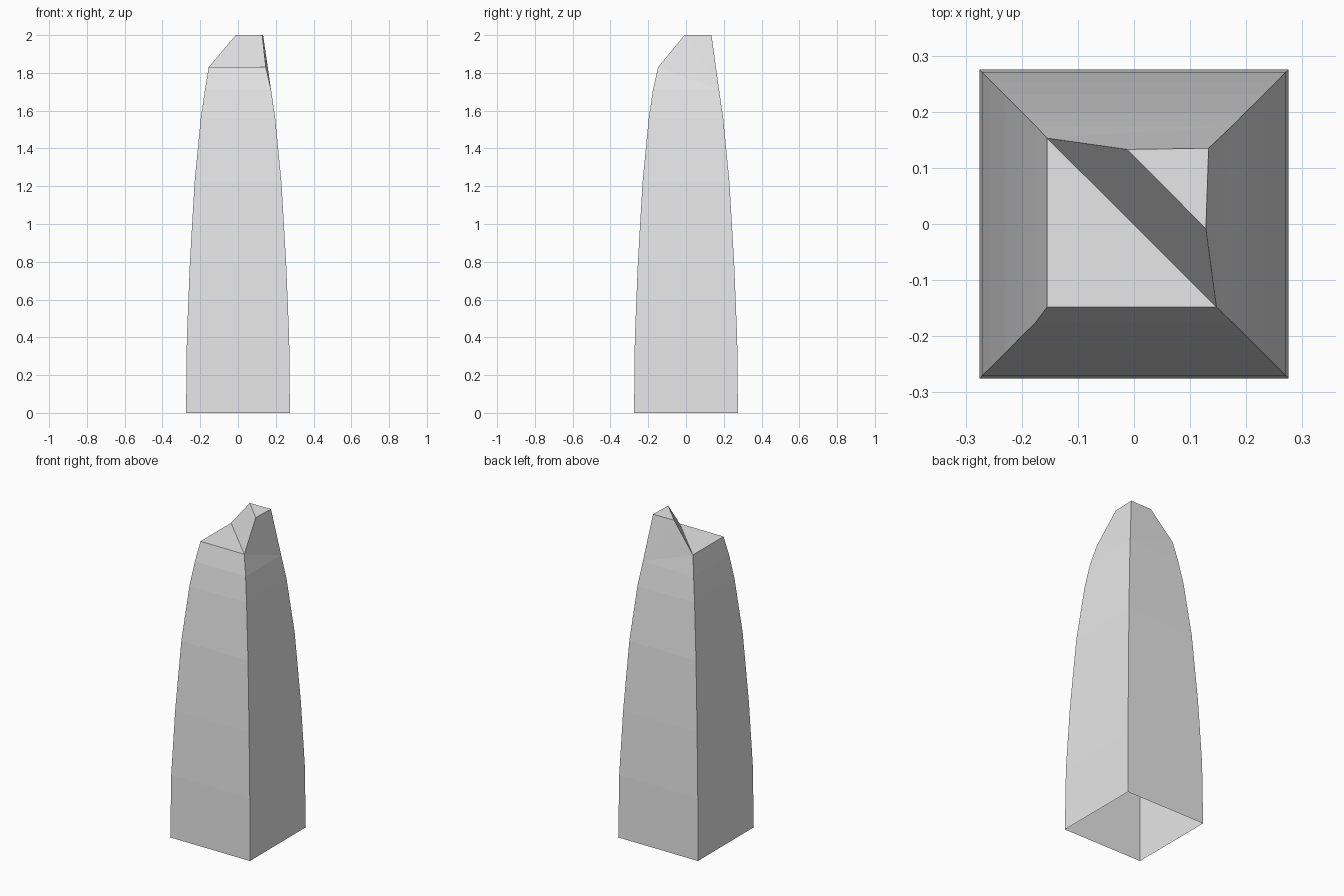
import bpy
import bmesh

# Remove the default object
cube = bpy.data.objects.get("Cube")
if cube:
    bpy.data.objects.remove(cube, do_unlink=True)

# Single plain grey
grey = bpy.data.materials.new("light_grey")
grey.use_nodes = True
colour = (0.8, 0.8, 0.8, 1)
grey.diffuse_color = colour
grey.node_tree.nodes["Principled BSDF"].inputs["Base Color"].default_value = colour

bm = bmesh.new()


def ring(half, z):
    """Square ring: front-left, front-right, back-right, back-left as seen from the front."""
    return [bm.verts.new((sx * half, sy * half, z))
            for sx, sy in ((-1, -1), (1, -1), (1, 1), (-1, 1))]


# Curved tapering shaft, open underneath
profile = [(0.275, 0), (0.271, 0.39), (0.255, 0.79), (0.23, 1.22),
           (0.197, 1.56), (0.175, 1.71)]
rings = [ring(half, z) for half, z in profile]
for low, high in zip(rings, rings[1:]):
    for i in range(4):
        j = (i + 1) % 4
        bm.faces.new((low[i], low[j], high[j], high[i]))

# Stepped crown: a low triangular shelf, a slope and a small high tip
a, b, c, d = rings[-1]
shelf_front, shelf_right, shelf_back = [
    bm.verts.new((x, y, 1.83))
    for x, y in ((-0.155, -0.148), (0.147, -0.148), (-0.155, 0.153))]
tip_left, tip_corner, tip_front = [
    bm.verts.new((x, y, 2))
    for x, y in ((-0.012, 0.133), (0.133, 0.135), (0.128, -0.008))]

crown = [
    (a, b, shelf_right, shelf_front),
    (d, a, shelf_front, shelf_back),
    (b, c, shelf_right),
    (c, tip_front, shelf_right),
    (c, tip_corner, tip_front),
    (c, d, shelf_back),
    (c, shelf_back, tip_left),
    (c, tip_left, tip_corner),
    (shelf_front, shelf_right, shelf_back),
    (shelf_right, tip_front, tip_left, shelf_back),
    (tip_front, tip_corner, tip_left),
]
for corners in crown:
    bm.faces.new(corners)

mesh = bpy.data.meshes.new("tapered_tower")
bm.to_mesh(mesh)
bm.free()
mesh.materials.append(grey)
tower = bpy.data.objects.new("tapered_tower", mesh)
bpy.context.collection.objects.link(tower)
